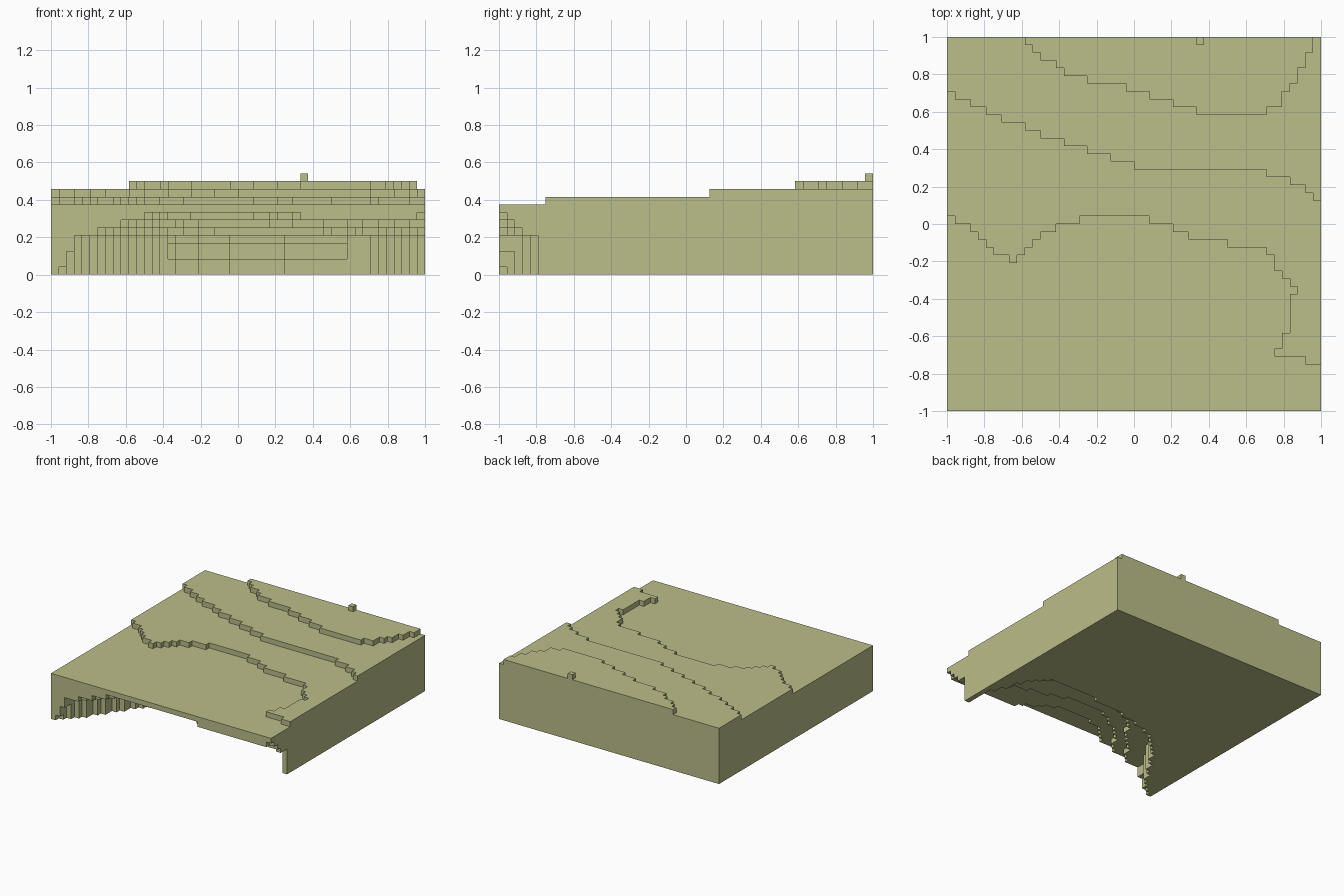
import bpy
import bmesh
import math
from mathutils import Vector

default = bpy.data.objects.get("Cube")
if default:
    bpy.data.objects.remove(default, do_unlink=True)

N = 48            # cells along each side
CELL = 2 / N

soil = bpy.data.materials.new("dry_grass")
soil.use_nodes = True
colour = (0.5, 0.51, 0.25, 1)
soil.diffuse_color = colour
soil.node_tree.nodes["Principled BSDF"].inputs["Base Color"].default_value = colour

# Terrace edges: (first column, first row that belongs to the higher terrace)
LOW_EDGE = [(0, 25), (1, 24), (3, 23), (4, 22), (5, 21), (6, 20), (8, 19), (9, 20),
            (10, 21), (11, 22), (12, 23), (14, 24), (17, 25), (26, 24), (29, 23),
            (31, 22), (36, 21), (41, 20), (42, 18), (43, 17), (44, 16), (45, 7), (46, 6)]
MID_EDGE = [(0, 41), (1, 40), (3, 39), (5, 38), (7, 37), (10, 36), (12, 35), (15, 34),
            (18, 33), (21, 32), (24, 31), (41, 30), (44, 29), (46, 28), (47, 27)]
HIGH_EDGE = [(0, 48), (10, 47), (11, 46), (12, 45), (14, 44), (15, 43), (18, 42),
             (23, 41), (26, 40), (29, 39), (32, 38), (41, 39), (43, 41), (44, 42),
             (45, 44), (46, 46), (47, 48)]
POCKET = {42: 8, 43: 10, 44: 15}     # small hook of the low terrace

# Cave outlines: (column, depth in rows from the front)
CAVE_WALL = [(0, 0), (1, 1), (4, 4), (7, 9), (10, 13), (14, 17), (20, 19), (26, 20),
             (33, 21), (40, 21), (43, 18), (46, 11), (47, 5)]
CAVE_ROOF = {
    5: [(5, 0), (6, 1), (10, 6), (15, 12), (22, 15), (34, 15), (43, 8), (47, 3)],
    6: [(8, 0), (9, 1), (13, 6), (19, 10), (26, 10), (36, 7), (47, 2)],
    7: [(11, 0), (12, 1), (15, 4), (19, 5), (25, 5), (31, 1), (32, 0), (46, 0), (47, 1)],
}
WALL_START = (1, 2, 2, 3, 3)         # first open column of each lower layer


def step_value(pairs, column):
    return [row for start, row in pairs if start <= column][-1]


def blend_value(pairs, column):
    for (a, va), (b, vb) in zip(pairs, pairs[1:]):
        if a <= column <= b:
            return round(va + (vb - va) * (column - a) / (b - a))
    return 0


def surface_level(i, j):
    level = 9
    for edge in (LOW_EDGE, MID_EDGE, HIGH_EDGE):
        level += j >= step_value(edge, i)
    if level == 9 and 7 <= j < POCKET.get(i, 0):
        level = 10
    return level


def cave_depth(i, k):
    if k in CAVE_ROOF:
        return blend_value(CAVE_ROOF[k], i)
    if k > 7 or i < WALL_START[k]:
        return 0
    # the middle of the back wall leans outwards a little as it rises
    lean = k // 2 if 14 < i < 38 else 0
    return blend_value(CAVE_WALL, i) + lean


solid = set()
for i in range(N):
    depths = [cave_depth(i, k) for k in range(12)]
    for j in range(N):
        for k in range(surface_level(i, j)):
            if j >= depths[k]:
                solid.add((i, j, k))


def finish(name, bm):
    mesh = bpy.data.meshes.new(name)
    bm.to_mesh(mesh)
    bm.free()
    mesh.materials.append(soil)
    obj = bpy.data.objects.new(name, mesh)
    bpy.context.collection.objects.link(obj)
    return obj


def build_cells(name, cells):
    """Skin of a set of cells, with flat areas merged."""
    bm = bmesh.new()
    verts = {}

    def vert(p):
        if p not in verts:
            x, y, z = p
            verts[p] = bm.verts.new((x * CELL - 1, y * CELL - 1, z * CELL))
        return verts[p]

    for cell in sorted(cells):
        for axis in range(3):
            u, v = (axis + 1) % 3, (axis + 2) % 3
            for side in (0, 1):
                near = list(cell)
                near[axis] += 2 * side - 1
                if tuple(near) in cells:
                    continue
                loop = []
                for du, dv in ((0, 0), (1, 0), (1, 1), (0, 1)):
                    p = list(cell)
                    p[axis] += side
                    p[u] += du
                    p[v] += dv
                    loop.append(vert(tuple(p)))
                bm.faces.new(loop if side else loop[::-1])
    bmesh.ops.dissolve_limit(bm, angle_limit=math.radians(1),
                             verts=bm.verts[:], edges=bm.edges[:])
    bmesh.ops.triangulate(bm, faces=[f for f in bm.faces if len(f.verts) > 4])
    return finish(name, bm)


# Stepped ground with the cave opening at the front
build_cells("terraced_ground", solid)

# Single block on the back edge
build_cells("top_stone", {(32, 47, 12)})
